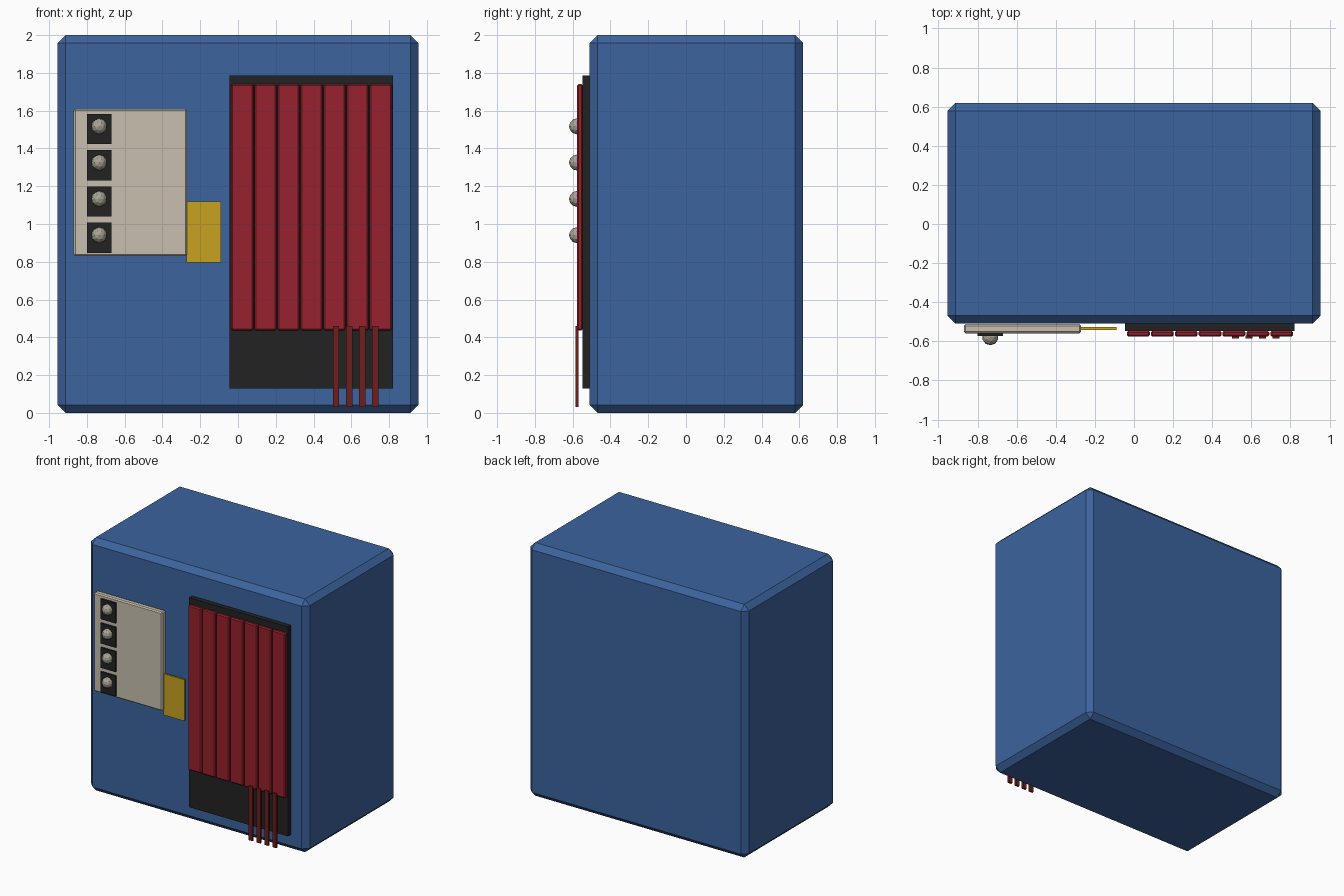
import bpy

if "Cube" in bpy.data.objects:
    bpy.data.objects.remove(bpy.data.objects["Cube"])


def material(name, r, g, b):
    m = bpy.data.materials.new(name)
    m.diffuse_color = (r, g, b, 1)
    m.use_nodes = True
    m.node_tree.nodes["Principled BSDF"].inputs["Base Color"].default_value = m.diffuse_color
    return m


BLUE = material("cabinet blue", 0.045, 0.126, 0.345)
CREAM = material("panel cream", 0.58, 0.53, 0.43)
YELLOW = material("tag yellow", 0.58, 0.36, 0.015)
RED = material("strip red", 0.31, 0.015, 0.026)
BLACK = material("backing black", 0.016, 0.016, 0.016)
WIRE = material("cable dark red", 0.15, 0.013, 0.013)
METAL = material("knob grey", 0.40, 0.37, 0.30)


def box(name, x, y, z, mat, bevel=0.0):
    """Box from (min, max) ranges, with optional chamfered edges."""
    size = [b - a for a, b in (x, y, z)]
    mid = [(a + b) / 2 for a, b in (x, y, z)]
    bpy.ops.mesh.primitive_cube_add(size=1, location=mid)
    ob = bpy.context.object
    ob.name = name
    ob.scale = size
    bpy.ops.object.transform_apply(location=False, rotation=False, scale=True)
    ob.data.materials.append(mat)
    if bevel:
        mod = ob.modifiers.new("chamfer", "BEVEL")
        mod.width = bevel
        mod.segments = 1
    return ob


# Main cabinet
box("cabinet", (-0.955, 0.955), (-0.51, 0.62), (0, 2), BLUE, 0.042)

# Control panel with four knobs on black plates
box("control_panel", (-0.87, -0.27), (-0.56, -0.512), (0.83, 1.61), CREAM, 0.009)
for i in range(4):
    z = 1.503 - 0.192 * i
    box(f"knob_plate_{i + 1}", (-0.80, -0.67), (-0.574, -0.555),
        (z - 0.08, z + 0.08), BLACK)
    bpy.ops.mesh.primitive_ico_sphere_add(
        subdivisions=2, radius=0.042, location=(-0.735, -0.578, z + 0.014))
    knob = bpy.context.object
    knob.name = f"knob_{i + 1}"
    knob.data.materials.append(METAL)

# Yellow tag beside the panel
box("yellow_tag", (-0.272, -0.09), (-0.541, -0.526), (0.795, 1.12), YELLOW)

# Black backing with seven red strips
box("strip_backing", (-0.045, 0.82), (-0.548, -0.505), (0.13, 1.785), BLACK)
for i in range(7):
    x = -0.036 + 0.1222 * i
    box(f"red_strip_{i + 1}", (x, x + 0.117), (-0.576, -0.546),
        (0.437, 1.74), RED, 0.008)

# Cables hanging below the strips
for i in range(4):
    x = 0.519 + 0.069 * i
    box(f"cable_{i + 1}", (x - 0.017, x + 0.017), (-0.585, -0.569),
        (0.03, 0.46), WIRE)
